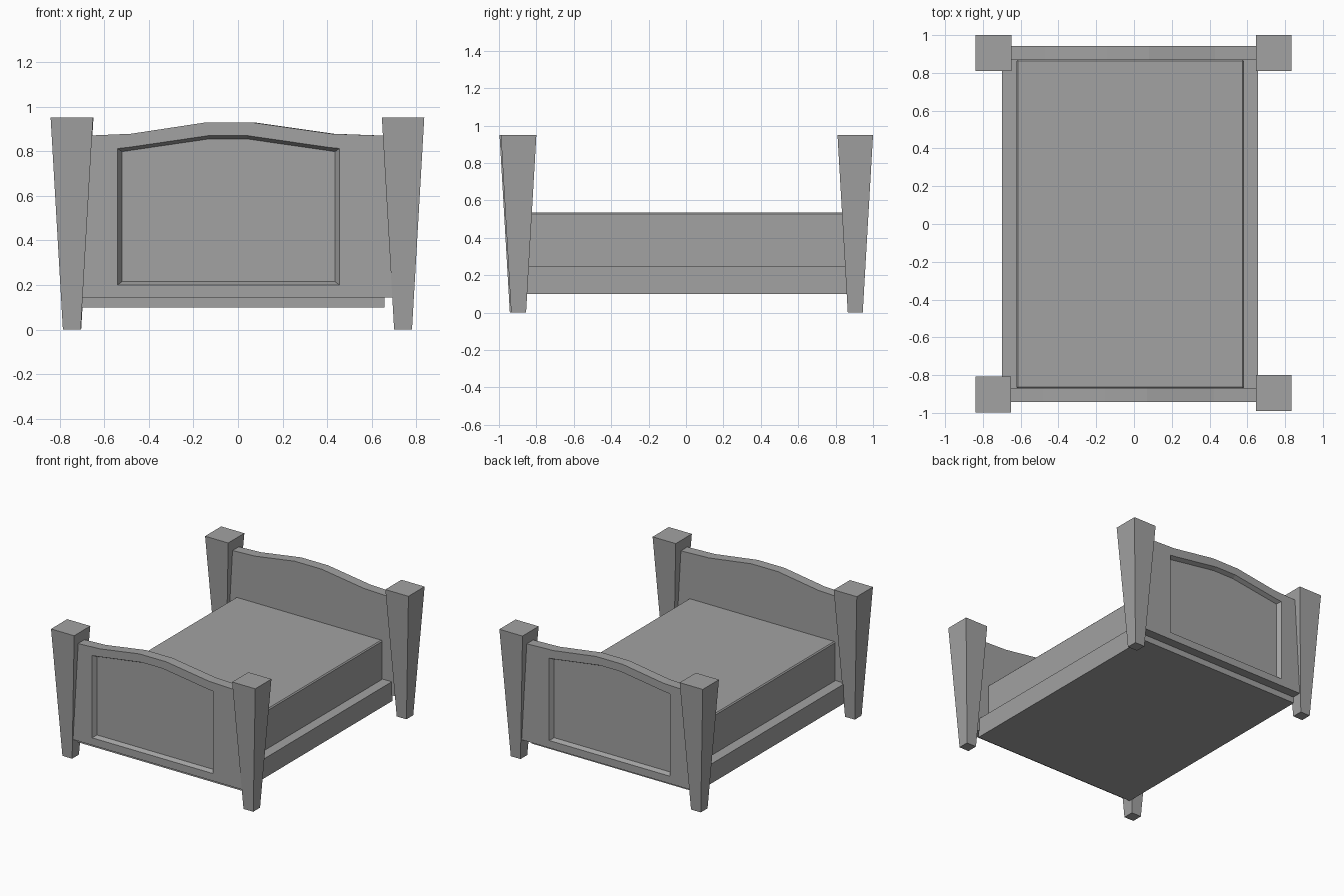
import bpy, bmesh

cube = bpy.data.objects.get("Cube")
if cube:
    bpy.data.objects.remove(cube, do_unlink=True)

# One plain grey for the whole bed
GREY = (0.36, 0.36, 0.36, 1)
grey = bpy.data.materials.new("plain grey")
grey.use_nodes = True
grey.diffuse_color = GREY
grey.node_tree.nodes["Principled BSDF"].inputs["Base Color"].default_value = GREY


def finish(name, bm):
    bmesh.ops.recalc_face_normals(bm, faces=bm.faces[:])
    mesh = bpy.data.meshes.new(name)
    bm.to_mesh(mesh)
    bm.free()
    mesh.materials.append(grey)
    obj = bpy.data.objects.new(name, mesh)
    bpy.context.collection.objects.link(obj)
    return obj


def loft(name, loops):
    """Skin matching point loops and cap both ends."""
    bm = bmesh.new()
    rings = [[bm.verts.new(p) for p in loop] for loop in loops]
    for a, b in zip(rings, rings[1:]):
        for i in range(len(a)):
            j = (i + 1) % len(a)
            bm.faces.new((a[i], a[j], b[j], b[i]))
    bm.faces.new(rings[0])
    bm.faces.new(rings[-1])
    return finish(name, bm)


def square(x0, x1, y0, y1, z):
    return [(x0, y0, z), (x1, y0, z), (x1, y1, z), (x0, y1, z)]


def box(name, x0, x1, y0, y1, z0, z1):
    return loft(name, [square(x0, x1, y0, y1, z) for z in (z0, z1)])


# Tapered corner posts
def post(name, x, y):
    loft(name, [square(x - r, x + r, y - r, y + r, z)
                for r, z in ((0.04, 0), (0.095, 0.95))])


post("front_right_post", -0.745, -0.902)
post("front_left_post", 0.74, -0.895)
post("back_right_post", -0.743, 0.905)
post("back_left_post", 0.74, 0.905)

# Arched end boards with a recessed panel on the outer face
BOARD = [(-0.74, 0.145), (0.72, 0.145), (0.72, 0.867), (0.42, 0.878),
         (0.07, 0.928), (-0.15, 0.928), (-0.48, 0.878), (-0.74, 0.867)]
PANEL = [(-0.54, 0.2), (0.455, 0.2), (0.455, 0.812), (0.4, 0.818),
         (0.04, 0.87), (-0.13, 0.87), (-0.485, 0.818), (-0.54, 0.812)]
RECESS = [(-0.52, 0.215), (0.435, 0.215), (0.435, 0.798), (0.395, 0.804),
          (0.04, 0.855), (-0.13, 0.855), (-0.48, 0.804), (-0.52, 0.798)]


def end_board(name, side, shift):
    layers = ((BOARD, 0.868), (BOARD, 0.943), (PANEL, 0.943), (RECESS, 0.913))
    loft(name, [[(x + shift, side * y, z) for x, z in pts] for pts, y in layers])


end_board("footboard", -1, 0)
end_board("headboard", 1, 0.01)

# Bed base and mattress
box("bed_base", -0.7, 0.657, -0.88, 0.875, 0.1, 0.245)
mattress = box("mattress", -0.622, 0.582, -0.872, 0.87, 0.235, 0.535)
soften = mattress.modifiers.new("soft edge", 'BEVEL')
soften.width = 0.008
soften.segments = 1
